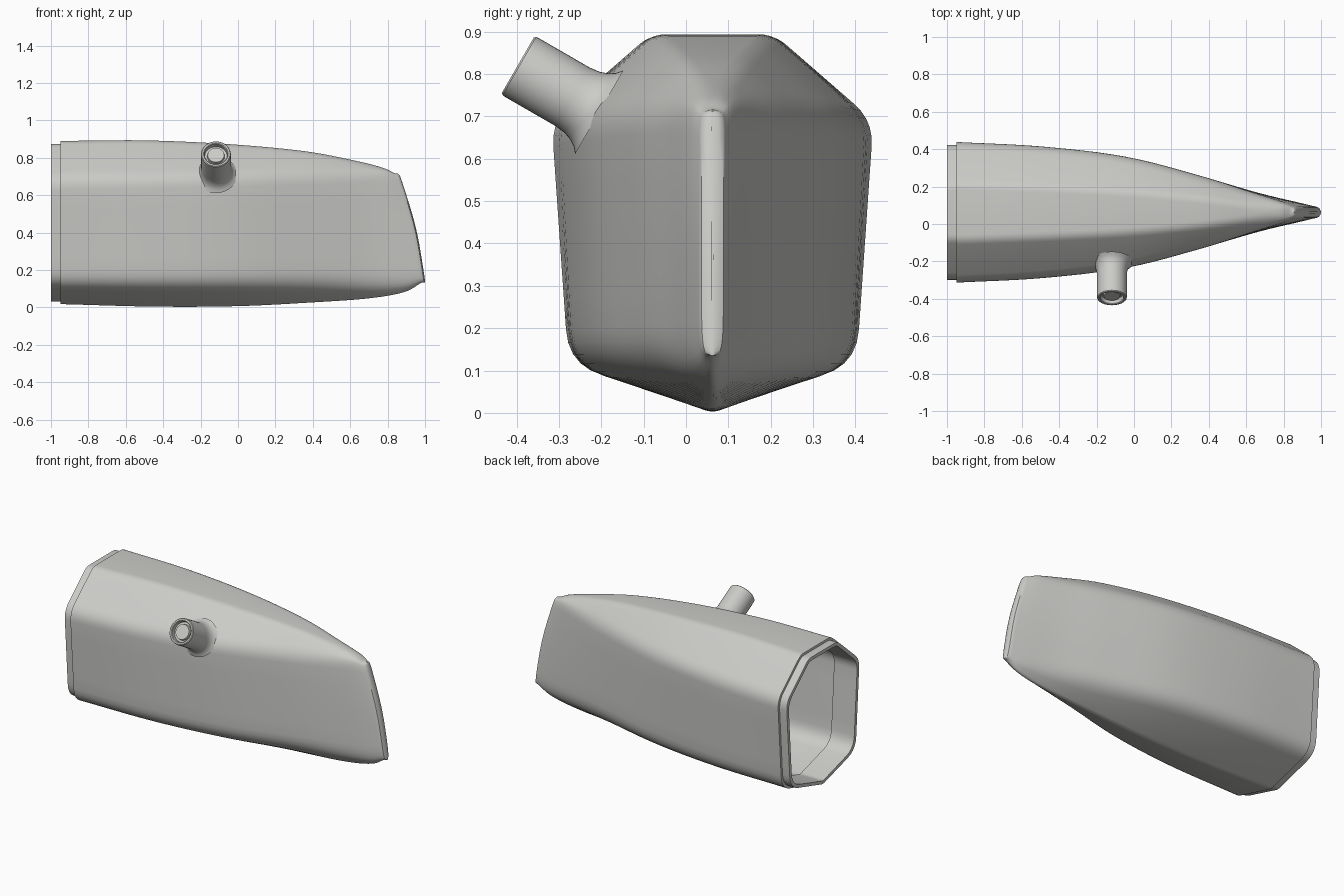
import bpy, bmesh, math
from mathutils import Vector

if "Cube" in bpy.data.objects:
    bpy.data.objects.remove(bpy.data.objects["Cube"])

CY = 0.0625                      # centre line of the hull in y
grey = bpy.data.materials.new("light grey")
grey.diffuse_color = (0.6, 0.6, 0.58, 1)
grey.use_nodes = True
grey.node_tree.nodes["Principled BSDF"].inputs["Base Color"].default_value = grey.diffuse_color

# Guide lines from stern to bow: (x, half width, z)
KEEL = [(-.95, 0, .015), (-.45, 0, .001), (0, 0, .003), (.4, 0, .022),
        (.7, 0, .042), (.89, 0, .075), (.985, 0, .13)]
CHINE = [(-.95, .34, .112), (-.45, .325, .112), (0, .272, .115), (.4, .175, .118),
         (.7, .095, .12), (.89, .052, .13), (.985, .03, .148)]
SHOULDER = [(-.95, .38, .69), (-.5, .355, .695), (-.05, .3, .705), (.35, .197, .715),
            (.61, .113, .72), (.78, .058, .72), (.852, .03, .705)]
ROOF = [(-.95, .15, .89), (-.5, .135, .893), (-.05, .112, .873), (.35, .076, .836),
        (.61, .042, .788), (.77, .024, .748), (.84, .012, .716)]
STEPS = 6


def spline(line, t):
    """Point on a smooth curve through the guide points."""
    p = [Vector(v) for v in line]
    i = min(int(t), len(p) - 2)
    f = t - i
    b, c = p[i], p[i + 1]
    a = p[i - 1] if i else b * 2 - c
    d = p[i + 2] if i + 2 < len(p) else c * 2 - b
    return 0.5 * (2 * b + (c - a) * f + (2 * a - 5 * b + 4 * c - d) * f * f
                  + (3 * b - a - 3 * c + d) * f ** 3)


def section(t):
    """Closed hull section with rounded corners."""
    k, c, s, r = (spline(g, t) for g in (KEEL, CHINE, SHOULDER, ROOF))
    m = (c + s) / 2
    m.x += 0.022 * (t / 6) ** 2
    half = [(c, .085), (m, .2), (s, .06), (r, .03)]
    mirrored = [(Vector((v.x, -v.y, v.z)), q) for v, q in reversed(half)]
    corners = [(k, .02)] + half + mirrored
    n, ring = len(corners), []
    for i, (v, q) in enumerate(corners):
        ends = []
        for w in (corners[i - 1][0], corners[(i + 1) % n][0]):
            e = w - v
            ends.append(v + e * min(q / max(e.length, 1e-6), .45))
        for j in range(6):
            f = j / 5
            ring.append(ends[0] * (1 - f) ** 2 + v * 2 * f * (1 - f) + ends[1] * f * f)
    return ring


def inset(ring, d, x=None):
    """Shrink a section by a wall thickness, optionally moving it to x."""
    return [Vector((v.x if x is None else x, v.y * (1 - d / .37),
                    .45 + (v.z - .45) * (1 - d / .44))) for v in ring]


def skin(name, rings, cap_start=False, cap_end=False):
    bm = bmesh.new()
    rows = [[bm.verts.new(v) for v in r] for r in rings]
    n = len(rows[0])
    for a, b in zip(rows, rows[1:]):
        for i in range(n):
            bm.faces.new((a[i], a[(i + 1) % n], b[(i + 1) % n], b[i]))
    if cap_start:
        bm.faces.new(rows[0])
    if cap_end:
        bm.faces.new(rows[-1])
    bmesh.ops.recalc_face_normals(bm, faces=bm.faces)
    me = bpy.data.meshes.new(name)
    bm.to_mesh(me)
    bm.free()
    me.materials.append(grey)
    ob = bpy.data.objects.new(name, me)
    bpy.context.collection.objects.link(ob)
    bpy.ops.object.select_all(action='DESELECT')
    ob.select_set(True)
    bpy.context.view_layer.objects.active = ob
    bpy.ops.object.shade_smooth_by_angle(angle=math.radians(35))
    return ob


# Hull shell: inner skin from the bow, stepped stern lip, outer skin, rounded stem
last = 6 * STEPS
stern = section(0)
rings = [inset(section(i / STEPS), .025) for i in range(last - 3, 2, -1)]
rings += [inset(stern, .026, -.84), inset(stern, .036, -.84), inset(stern, .036, -1),
          inset(stern, .015, -1), inset(stern, .015, -.95)]
rings += [section(i / STEPS) for i in range(last + 1)]
for width, dx in ((.85, .008), (.5, .013), (.08, .015)):
    rings.append([Vector((v.x + dx, v.y * width, v.z)) for v in section(6)])
hull = skin("hull_shell", rings, True, True)
hull.location.y = CY

# Side pipe: turned profile (distance from mouth, radius), recessed mouth, flared root
profile = [(.012, .001), (.012, .044), (.028, .047), (.028, .06), (.004, .062), (0, .066),
           (0, .075), (.004, .079), (.01, .08), (.15, .08), (.175, .083),
           (.195, .09), (.21, .1), (.222, .114)]
mouth = Vector((-.118, -.397, .821))
axis = Vector((0, .866, -.5))
side, up = Vector((1, 0, 0)), Vector((0, .5, .866))
N = 40
skin("side_pipe", [[mouth + axis * t + (side * math.cos(a) + up * math.sin(a)) * r
                    for a in (2 * math.pi * i / N for i in range(N))]
                   for t, r in profile], True)
